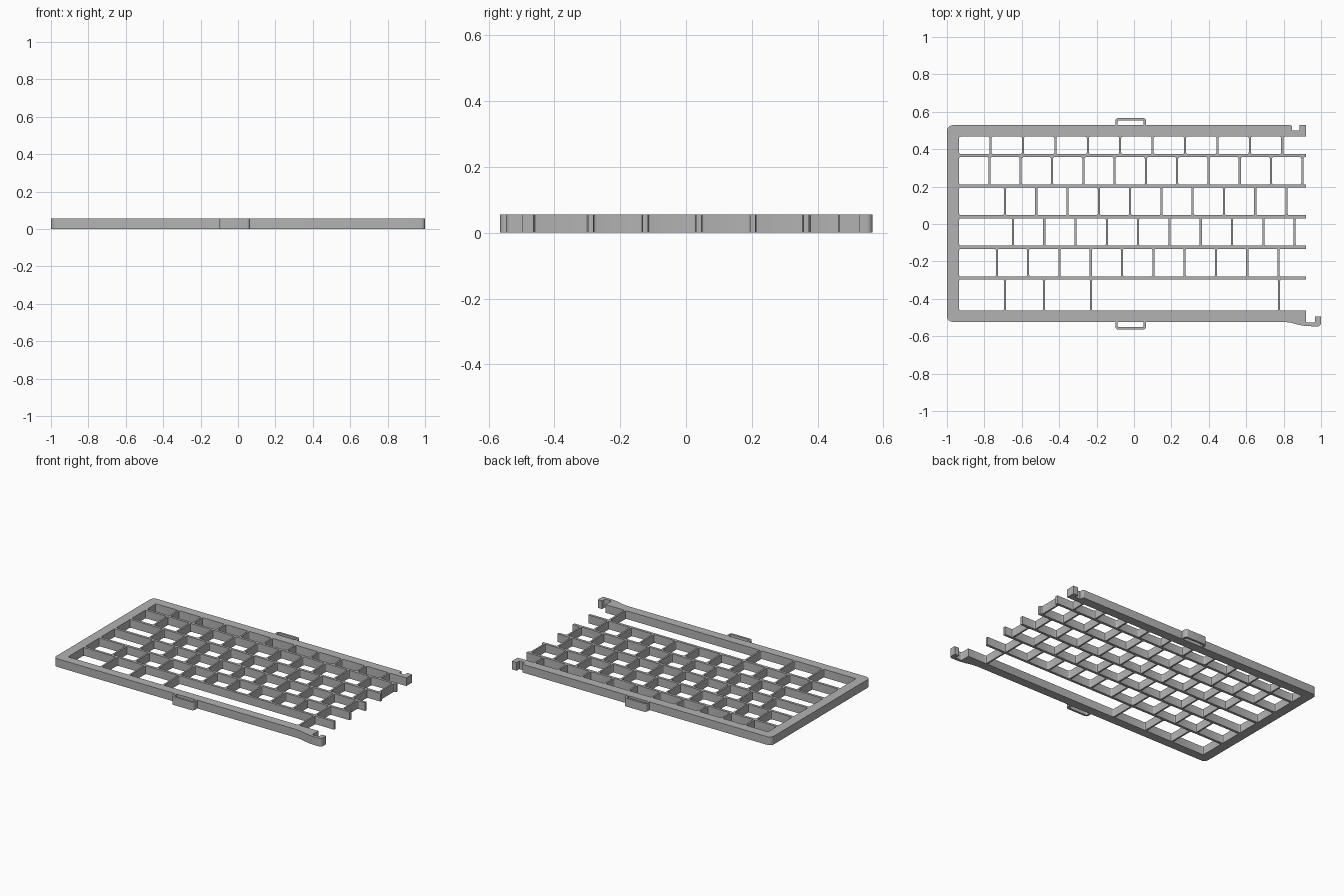
import bpy
import bmesh
import math
from mathutils import Vector

if "Cube" in bpy.data.objects:
    bpy.data.objects.remove(bpy.data.objects["Cube"], do_unlink=True)

HEIGHT = 0.055
RIB = 0.0055      # half thickness of the upright ribs
BAR = 0.0085      # half thickness of the long ribs
LEFT, RIGHT = -0.935, 0.92
BACK, FRONT = 0.528, -0.523

grey = bpy.data.materials.new("plastic_grey")
grey.use_nodes = True
grey.diffuse_color = (0.45, 0.45, 0.45, 1)
grey.node_tree.nodes["Principled BSDF"].inputs["Base Color"].default_value = (0.45, 0.45, 0.45, 1)


def fillet(corners, steps=6):
    """Round each square (x, y, radius) corner of a closed outline."""
    outline = []
    for i, (x, y, r) in enumerate(corners):
        p = Vector((x, y))
        if not r:
            outline.append(p)
            continue
        before = Vector(corners[i - 1][:2])
        after = Vector(corners[(i + 1) % len(corners)][:2])
        a = (before - p).normalized() * r
        b = (after - p).normalized() * r
        for s in range(steps + 1):
            t = math.pi / 2 * s / steps
            outline.append(p + a * (1 - math.sin(t)) + b * (1 - math.cos(t)))
    return outline


def rounded_box(x0, x1, y0, y1, r):
    return fillet([(x0, y0, r), (x1, y0, r), (x1, y1, r), (x0, y1, r)], 3)


def extrude(name, outlines, z0=0.0, z1=HEIGHT):
    """Make upright prisms from closed outlines."""
    bm = bmesh.new()
    for outline in outlines:
        face = bm.faces.new([bm.verts.new((p.x, p.y, z0)) for p in outline])
        new = bmesh.ops.extrude_face_region(bm, geom=[face], use_keep_orig=True)["geom"]
        tops = [v for v in new if isinstance(v, bmesh.types.BMVert)]
        bmesh.ops.translate(bm, verts=tops, vec=(0, 0, z1 - z0))
    bmesh.ops.recalc_face_normals(bm, faces=bm.faces)
    mesh = bpy.data.meshes.new(name)
    bm.to_mesh(mesh)
    bm.free()
    mesh.materials.append(grey)
    obj = bpy.data.objects.new(name, mesh)
    bpy.context.collection.objects.link(obj)
    return obj


def select(obj):
    bpy.ops.object.select_all(action="DESELECT")
    obj.select_set(True)
    bpy.context.view_layer.objects.active = obj


# Plate outline with the front hook and the notch at the back right
frame = extrude("key_frame", [fillet([
    (-1.0, FRONT, 0.03),
    (0.80, FRONT, 0),
    (0.84, -0.528, 0),
    (0.88, -0.539, 0),
    (0.92, -0.546, 0),
    (1.0, -0.548, 0.02),
    (1.0, -0.495, 0),
    (0.968, -0.495, 0),
    (0.968, -0.527, 0.008),
    (RIGHT, -0.527, 0.008),
    (RIGHT, BACK, 0),
    (0.885, BACK, 0),
    (0.885, 0.50, 0),
    (0.845, 0.50, 0),
    (0.845, BACK, 0.008),
    (-1.0, BACK, 0.03),
])])

# Key openings: row edges from back to front, first rib, spacing and rib count
bars = [0.366, 0.203, 0.039, -0.124, -0.289]
tops = [0.467] + [y - BAR for y in bars]
bottoms = [y + BAR for y in bars] + [-0.463]
STEP = 0.1673
ribs = [[start + step * i for i in range(count)] for start, step, count in (
    (-0.767, 0.1733, 10),
    (-0.773, STEP, 11),
    (-0.690, STEP, 10),
    (-0.647, STEP, 10),
    (-0.733, STEP, 10),
)] + [[-0.69, -0.481, -0.23, 0.775]]

cells = []
for top, bottom, row in zip(tops, bottoms, ribs):
    starts = [LEFT] + [x + RIB for x in row]
    ends = [x - RIB for x in row] + [RIGHT + 0.03]    # last opening runs off the edge
    cells += [rounded_box(a, b, bottom, top, 0.008) for a, b in zip(starts, ends)]
cutter = extrude("key_cutter", cells, -0.05, 0.1)
cutter.hide_render = True

cut = frame.modifiers.new("key_openings", "BOOLEAN")
cut.operation = "DIFFERENCE"
cut.solver = "EXACT"
cut.object = cutter
select(frame)
bpy.ops.object.modifier_apply(modifier=cut.name)
bpy.data.objects.remove(cutter, do_unlink=True)

# Strap loops on the back and front edges
loops = []
for name, edge, out in (("back_loop", BACK, 0.567), ("front_loop", FRONT, -0.565)):
    inner = out - 0.014 * (1 if out > 0 else -1)
    loops.append(extrude(name, [fillet([
        (-0.10, edge, 0), (-0.10, out, 0.018), (0.065, out, 0.018), (0.065, edge, 0),
        (0.052, edge, 0), (0.052, inner, 0.006), (-0.087, inner, 0.006), (-0.087, edge, 0),
    ])]))

for obj in [frame] + loops:
    select(obj)
    bpy.ops.object.shade_smooth_by_angle()
